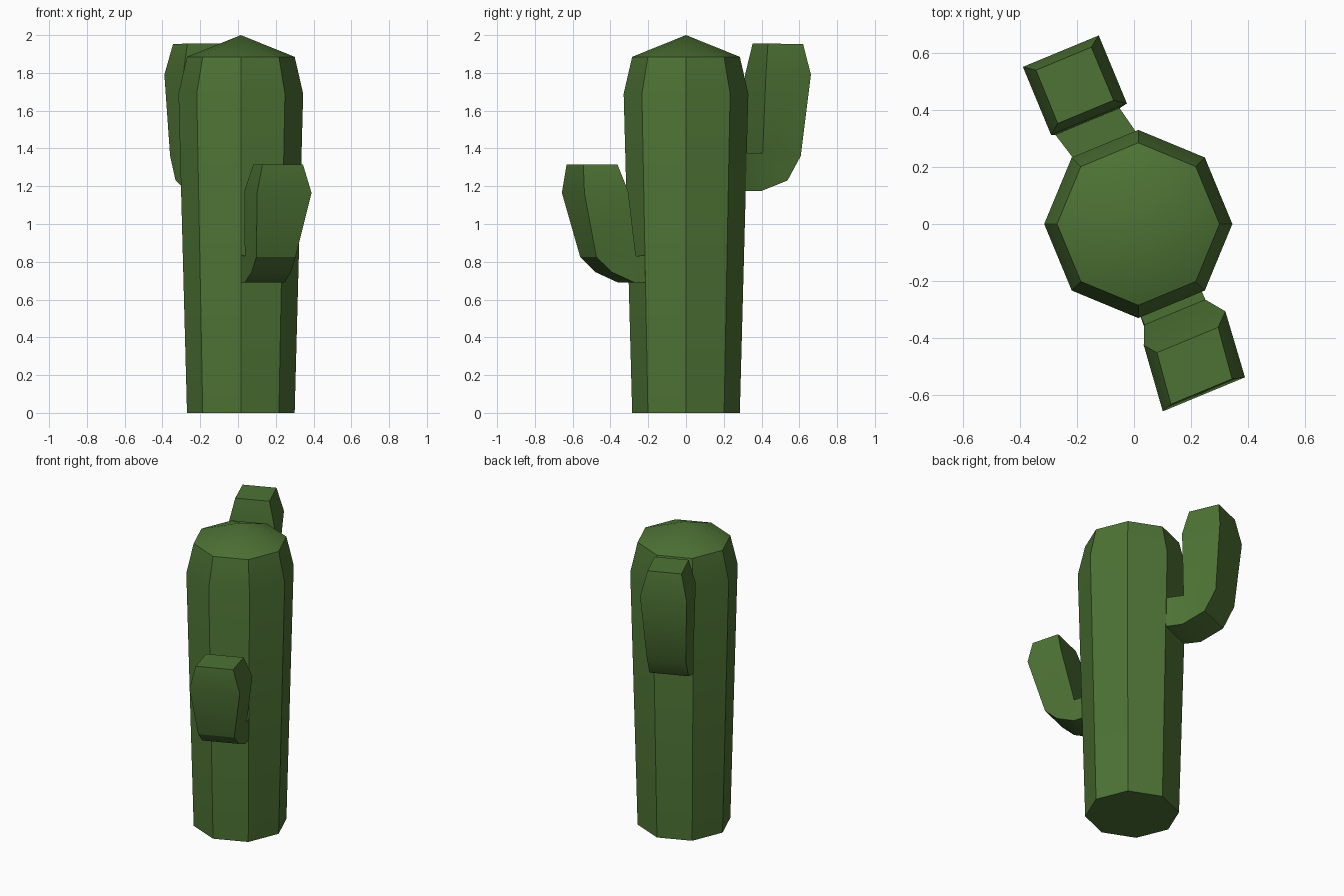
import bpy, bmesh, math
from mathutils import Vector

if "Cube" in bpy.data.objects:
    bpy.data.objects.remove(bpy.data.objects["Cube"])

green = bpy.data.materials.new("cactus_green")
green.diffuse_color = (0.075, 0.17, 0.035, 1)
green.use_nodes = True
green.node_tree.nodes["Principled BSDF"].inputs["Base Color"].default_value = green.diffuse_color
CX = 0.015  # trunk axis


def finish(name, bm):
    bmesh.ops.remove_doubles(bm, verts=bm.verts, dist=0.0005)
    bmesh.ops.recalc_face_normals(bm, faces=bm.faces)
    me = bpy.data.meshes.new(name)
    bm.to_mesh(me)
    bm.free()
    me.materials.append(green)
    ob = bpy.data.objects.new(name, me)
    bpy.context.collection.objects.link(ob)
    bpy.ops.object.select_all(action='DESELECT')
    bpy.context.view_layer.objects.active = ob
    ob.select_set(True)
    bpy.ops.object.shade_smooth_by_angle(angle=math.radians(30))


def loft(bm, rings):
    n = len(rings[0])
    for a, b in zip(rings, rings[1:]):
        for i in range(n):
            j = (i + 1) % n
            vs = [a[i], a[j], b[j], b[i]]
            # skip the collapsed side of each bend
            if (vs[0].co - vs[3].co).length < 1e-4 and (vs[1].co - vs[2].co).length < 1e-4:
                continue
            if (vs[0].co - vs[3].co).length < 1e-4:
                vs = vs[:3]
            elif (vs[1].co - vs[2].co).length < 1e-4:
                vs = [vs[0], vs[1], vs[3]]
            bm.faces.new(vs)


# Trunk: tapered octagon with a shallow pointed cap
bm = bmesh.new()
rings = [[bm.verts.new((CX + r * math.cos(k * math.pi / 4), r * math.sin(k * math.pi / 4), z))
          for k in range(8)] for r, z in ((0.285, 0), (0.33, 1.69), (0.285, 1.885))]
loft(bm, rings)
bm.faces.new(rings[0])
tip = bm.verts.new((CX, 0, 2.0))
for i in range(8):
    bm.faces.new((rings[2][i], rings[2][(i + 1) % 8], tip))
finish("trunk", bm)


# Arms: square-section limbs growing out of a trunk facet.
# Each ring is an outer and an inner edge: (distance, height, sideways centre, half width)
def arm(name, angle, sections):
    n = Vector((math.cos(angle), math.sin(angle), 0))
    t = Vector((-n.y, n.x, 0))
    bm = bmesh.new()
    rings = []
    for section in sections:
        ring = []
        for (d, z, c, h), signs in zip(section, ((-1, 1), (1, -1))):
            for s in signs:
                ring.append(bm.verts.new(Vector((CX, 0, z)) + n * d + t * (c + s * h)))
        rings.append(ring)
    loft(bm, rings)
    bm.faces.new(rings[0])
    bm.faces.new(rings[-1])
    finish(name, bm)


bend = (0.335, 0.83, 0.0, 0.116)
arm("front_arm", math.radians(-67.5), [
    ((0.27, 0.69, 0, 0.115), (0.27, 0.835, 0, 0.115)),
    ((0.34, 0.69, -0.005, 0.114), bend),
    ((0.464, 0.745, -0.018, 0.113), bend),
    ((0.549, 0.825, -0.026, 0.112), bend),
    ((0.64, 1.165, -0.016, 0.156), (0.40, 1.175, 0.010, 0.155)),
    ((0.628, 1.315, -0.020, 0.116), (0.442, 1.315, 0.004, 0.116))])

bend = (0.40, 1.375, 0.027, 0.122)
arm("back_arm", math.radians(112.5), [
    ((0.28, 1.175, -0.002, 0.119), (0.28, 1.375, -0.002, 0.119)),
    ((0.392, 1.175, 0.025, 0.121), bend),
    ((0.543, 1.23, 0.028, 0.121), bend),
    ((0.619, 1.36, 0.028, 0.121), bend),
    ((0.664, 1.79, 0.019, 0.144), (0.406, 1.79, 0.019, 0.144)),
    ((0.636, 1.953, 0.02, 0.105), (0.434, 1.955, 0.02, 0.106))])
